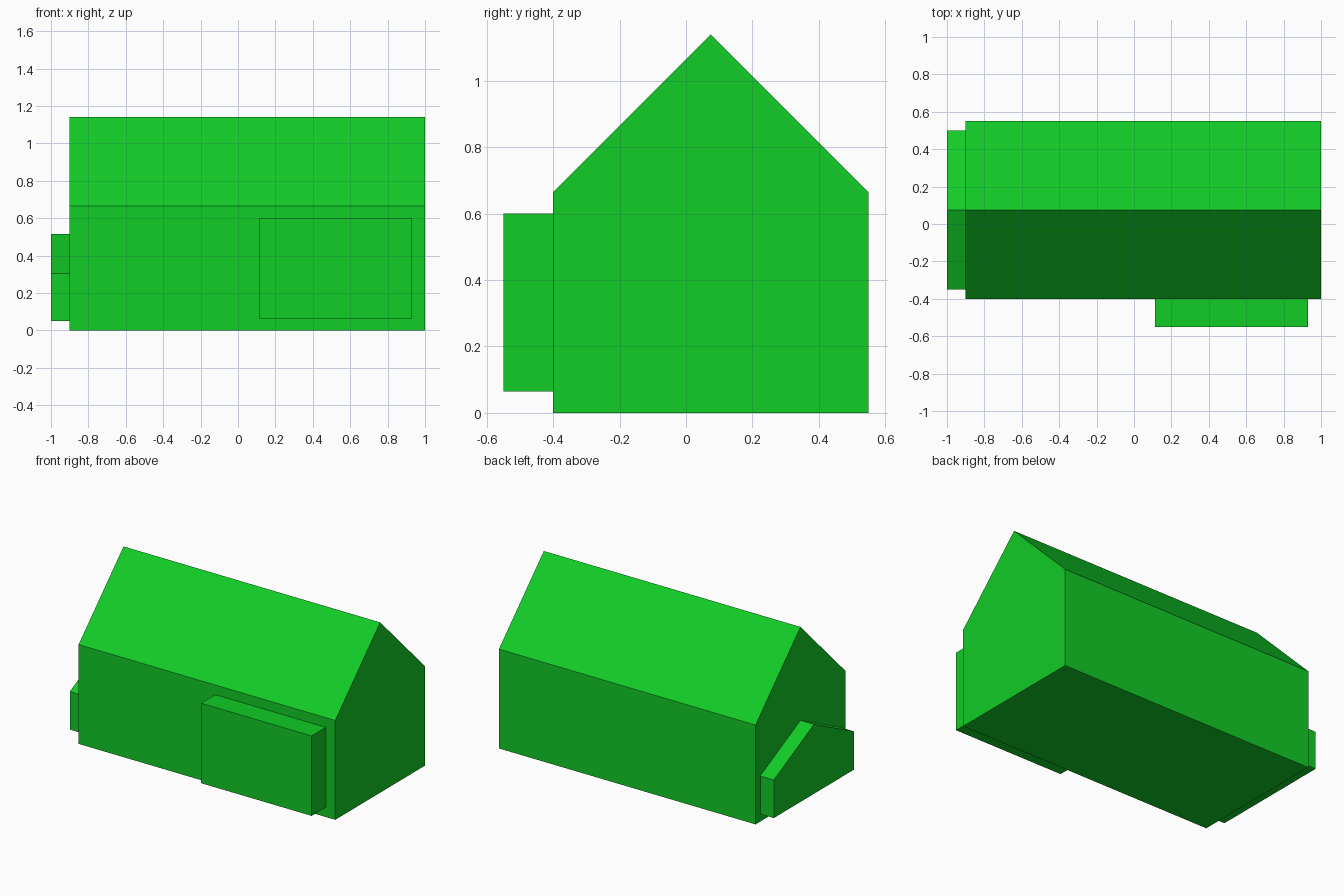
import bpy, bmesh

if "Cube" in bpy.data.objects:
    bpy.data.objects.remove(bpy.data.objects["Cube"])

green = bpy.data.materials.new("bright green")
green.diffuse_color = (0.006, 0.604, 0.02, 1)
green.use_nodes = True
green.node_tree.nodes["Principled BSDF"].inputs["Base Color"].default_value = green.diffuse_color


def extrude_profile(name, profile, x0, x1):
    """Extrude a closed (y, z) outline along x."""
    bm = bmesh.new()
    face = bm.faces.new([bm.verts.new((x0, y, z)) for y, z in profile])
    ext = bmesh.ops.extrude_face_region(bm, geom=[face])
    verts = [v for v in ext["geom"] if isinstance(v, bmesh.types.BMVert)]
    bmesh.ops.translate(bm, verts=verts, vec=(x1 - x0, 0, 0))
    bmesh.ops.recalc_face_normals(bm, faces=bm.faces)
    mesh = bpy.data.meshes.new(name)
    bm.to_mesh(mesh)
    bm.free()
    mesh.materials.append(green)
    obj = bpy.data.objects.new(name, mesh)
    bpy.context.collection.objects.link(obj)


def gable(y0, y1, base, eave, ridge):
    return [(y0, base), (y1, base), (y1, eave), ((y0 + y1) / 2, ridge), (y0, eave)]


# main building with pitched roof
extrude_profile("main_house", gable(-0.4, 0.55, 0, 0.665, 1.14), -0.9, 1.0)
# shallow gabled bay on the left end
extrude_profile("left_gable_bay", gable(-0.35, 0.5, 0.05, 0.305, 0.515), -1.0, -0.9)
# flat-topped box on the front wall
extrude_profile("front_bay", [(-0.55, 0.065), (-0.4, 0.065), (-0.4, 0.6), (-0.55, 0.6)], 0.112, 0.93)
